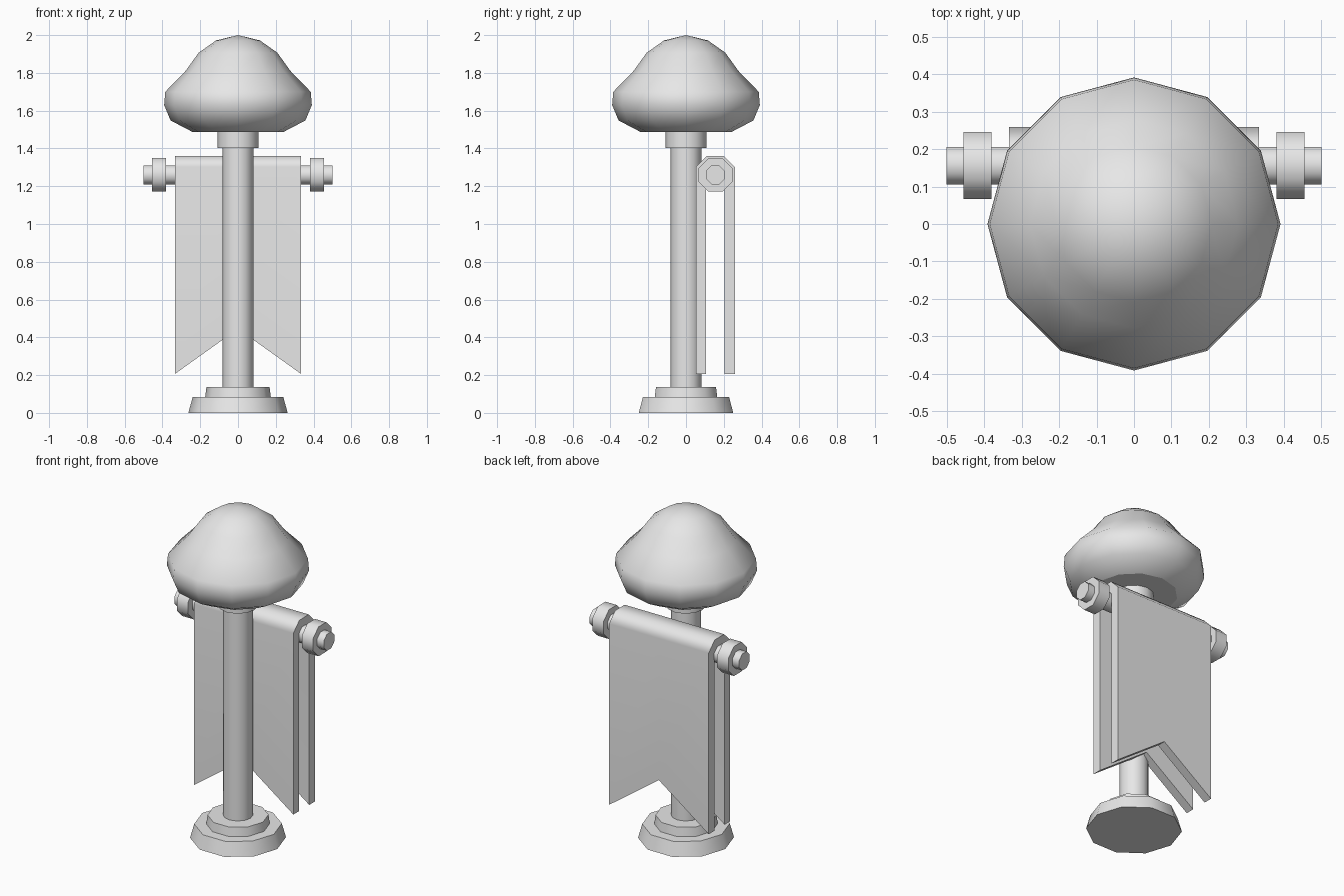
import bpy, bmesh, math
from mathutils import Matrix

cube = bpy.data.objects.get("Cube")
if cube:
    bpy.data.objects.remove(cube, do_unlink=True)

stone = bpy.data.materials.new("light_grey")
stone.use_nodes = True
GREY = (0.8, 0.8, 0.8, 1.0)
stone.diffuse_color = GREY
stone.node_tree.nodes["Principled BSDF"].inputs["Base Color"].default_value = GREY


def finish(name, bm, angle=50):
    """Turn a bmesh into a named, smooth-by-angle object."""
    bmesh.ops.remove_doubles(bm, verts=bm.verts, dist=1e-5)
    bmesh.ops.recalc_face_normals(bm, faces=bm.faces)
    mesh = bpy.data.meshes.new(name)
    bm.to_mesh(mesh)
    bm.free()
    mesh.materials.append(stone)
    mesh.shade_smooth()
    mesh.set_sharp_from_angle(angle=math.radians(angle))
    obj = bpy.data.objects.new(name, mesh)
    bpy.context.collection.objects.link(obj)
    return obj


def lathe(name, profile, sides, turn=0.0, matrix=Matrix()):
    """Revolve (radius, height) points around z, closing both ends."""
    bm = bmesh.new()
    rings = []
    for r, z in profile:
        if r == 0:
            rings.append([bm.verts.new((0, 0, z))] * sides)
            continue
        angles = [2 * math.pi * (i + turn) / sides for i in range(sides)]
        rings.append([bm.verts.new((r * math.cos(a), r * math.sin(a), z)) for a in angles])
    for low, high in zip(rings, rings[1:]):
        for i in range(sides):
            j = (i + 1) % sides
            bm.faces.new(dict.fromkeys((low[i], low[j], high[j], high[i])))
    for ring, (r, _) in ((rings[0], profile[0]), (rings[-1], profile[-1])):
        if r > 0:
            bm.faces.new(ring)
    bm.transform(matrix)
    return finish(name, bm)


# Stepped foot, pole and collar
lathe("base_lower", [(0.263, 0), (0.24, 0.083)], 10)
lathe("base_upper", [(0.174, 0.083), (0.167, 0.137)], 10)
lathe("pole", [(0.082, 0.13), (0.082, 1.41)], 12)
lathe("collar", [(0.109, 1.403), (0.109, 1.49)], 12)

# Domed cap with a crisp flat underside
cap = lathe("cap", [(0.24, 1.487), (0.357, 1.548), (0.391, 1.63), (0.385, 1.70),
                    (0.278, 1.81), (0.208, 1.907), (0.116, 1.972), (0, 2.0)], 12)
for edge in cap.data.edges:
    if all(cap.data.vertices[v].co.z < 1.49 for v in edge.vertices):
        edge.use_edge_sharp = True

# Octagonal cross bar with an end ring on each side
BAR_Y, BAR_Z = 0.156, 1.26
along_x = Matrix.Translation((0, BAR_Y, BAR_Z)) @ Matrix.Rotation(math.pi / 2, 4, 'Y')
FLAT = 1 / math.cos(math.pi / 8)
lathe("cross_bar", [(0.05 * FLAT, -0.5), (0.05 * FLAT, 0.5)], 8, 0.5, along_x)
for side, x in (("left", 0.38), ("right", -0.455)):
    lathe(side + "_ring", [(0.089 * FLAT, x), (0.089 * FLAT, x + 0.075)], 8, 0.5, along_x)

# Banner folded over the bar: section (y, z), None marks the swallow-tail hem
outer, inner = 0.103, 0.049
section = [(-outer, None), (-outer, 1.302), (-0.045, 1.36), (0.045, 1.36), (outer, 1.302),
           (outer, None), (inner, None), (inner, 1.28), (0.021, 1.308), (-0.021, 1.308),
           (-inner, 1.28), (-inner, None)]
bm = bmesh.new()
stations = []
for x, hem in ((-0.333, 0.207), (0, 0.445), (0.333, 0.207)):
    stations.append([bm.verts.new((x, BAR_Y + y, hem if z is None else z)) for y, z in section])
for a, b in zip(stations, stations[1:]):
    for i in range(len(section)):
        j = (i + 1) % len(section)
        bm.faces.new((a[i], a[j], b[j], b[i]))
bm.faces.new(stations[0])
bm.faces.new(stations[-1])
banner = finish("banner", bm)
weighted = banner.modifiers.new("flat_cloth", 'WEIGHTED_NORMAL')
weighted.keep_sharp = True
